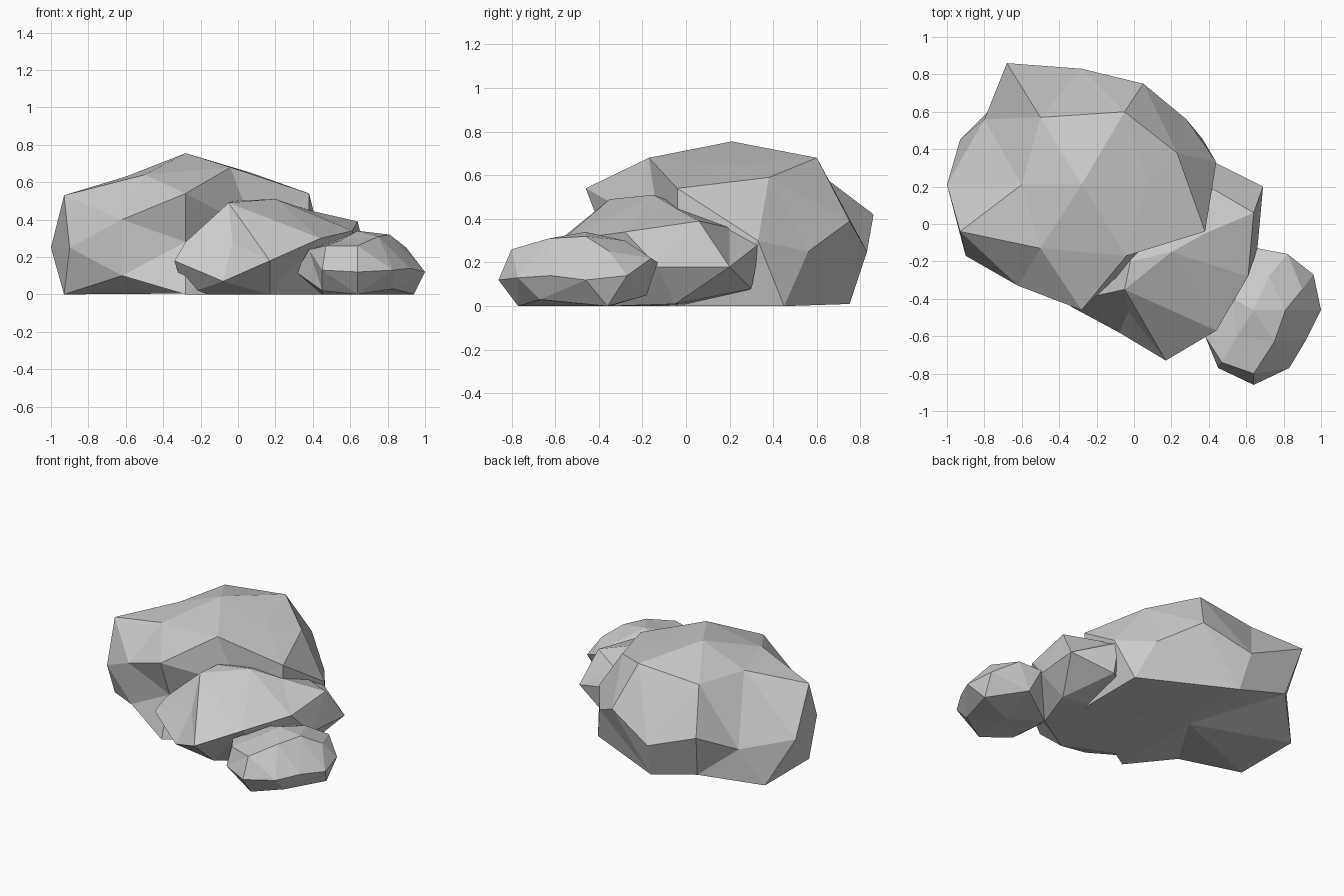
import bpy, bmesh
from mathutils import Vector


def rock(name, centre, crown, shoulder, base):
    """Wrap faceted skin around the corner points, as seen from the centre."""
    c = Vector(centre)
    bm = bmesh.new()
    target = {}
    for p in crown + shoulder + base:
        v = bm.verts.new((Vector(p) - c).normalized())
        target[v] = Vector(p)
    bmesh.ops.convex_hull(bm, input=list(bm.verts))
    # move the corners from the unit ball to their real places, dents included
    for v in bm.verts:
        v.co = target[v]
    bmesh.ops.recalc_face_normals(bm, faces=bm.faces)
    mesh = bpy.data.meshes.new(name)
    bm.to_mesh(mesh)
    bm.free()
    ob = bpy.data.objects.new(name, mesh)
    bpy.context.collection.objects.link(ob)
    return ob


# Large boulder at the back left, with raised edges between its feet
rock("large_boulder", (-.28, .21, .3),
     [(-.28, .21, .755), (-.04, -.17, .68), (-.5, -.13, .64), (-.6, .21, .63),
      (-.5, .57, .64), (-.05, .6, .68), (.07, .22, .65), (.23, .38, .59)],
     [(-.93, -.04, .53), (-.28, -.46, .54), (.38, -.04, .54), (.05, .75, .39),
      (-.68, .86, .42), (.28, .56, .25), (.44, .33, .3), (-.8, .56, .26),
      (-.62, -.33, .4), (-.9, -.17, .25), (-1, .21, .25),
      (-.28, .83, .25), (-.28, -.36, .28), (.08, -.12, .35)],
     [(-.62, -.3, .1), (-.28, -.45, 0), (-.93, -.04, 0), (-.93, .45, 0),
      (-.62, .76, .11), (-.25, .75, .01), (.37, .45, 0), (.37, -.04, 0),
      (-.28, .21, .005)])

# Middle slab leaning on the boulder
rock("middle_rock", (.2, -.15, .2),
     [(-.02, -.2, .5), (.2, -.15, .51), (-.05, -.35, .49), (.38, -.05, .45),
      (.4, .2, .36), (.1, .1, .42)],
     [(.41, .34, .29), (.64, .06, .39), (.69, .2, .18), (.66, -.13, .18),
      (.61, -.28, .34), (.44, -.57, .3), (.17, -.73, .18), (-.34, -.44, .18),
      (-.28, -.4, .28), (-.03, -.47, .28), (-.1, 0, .2)],
     [(-.08, -.58, .07), (-.28, -.32, 0), (.17, -.52, 0), (.45, -.35, 0),
      (.55, -.05, .01), (.42, .3, .08), (-.05, .08, 0)])

# Small stone at the front right
rock("small_rock", (.65, -.48, .14),
     [(.64, -.46, .34), (.81, -.46, .32), (.72, -.28, .3), (.53, -.4, .29),
      (.55, -.6, .29), (.75, -.63, .31), (.64, -.8, .26), (.47, -.74, .26),
      (.9, -.35, .25)],
     [(.64, -.86, .12), (.45, -.77, .13), (.83, -.77, .13), (.92, -.62, .14),
      (1, -.46, .12), (.96, -.27, .14), (.82, -.16, .22), (.66, -.13, .2),
      (.38, -.6, .24), (.31, -.5, .12)],
     [(.94, -.36, 0), (.83, -.67, .03), (.64, -.77, 0), (.45, -.66, .02),
      (.45, -.35, 0), (.72, -.18, .05), (.66, -.48, 0)])
